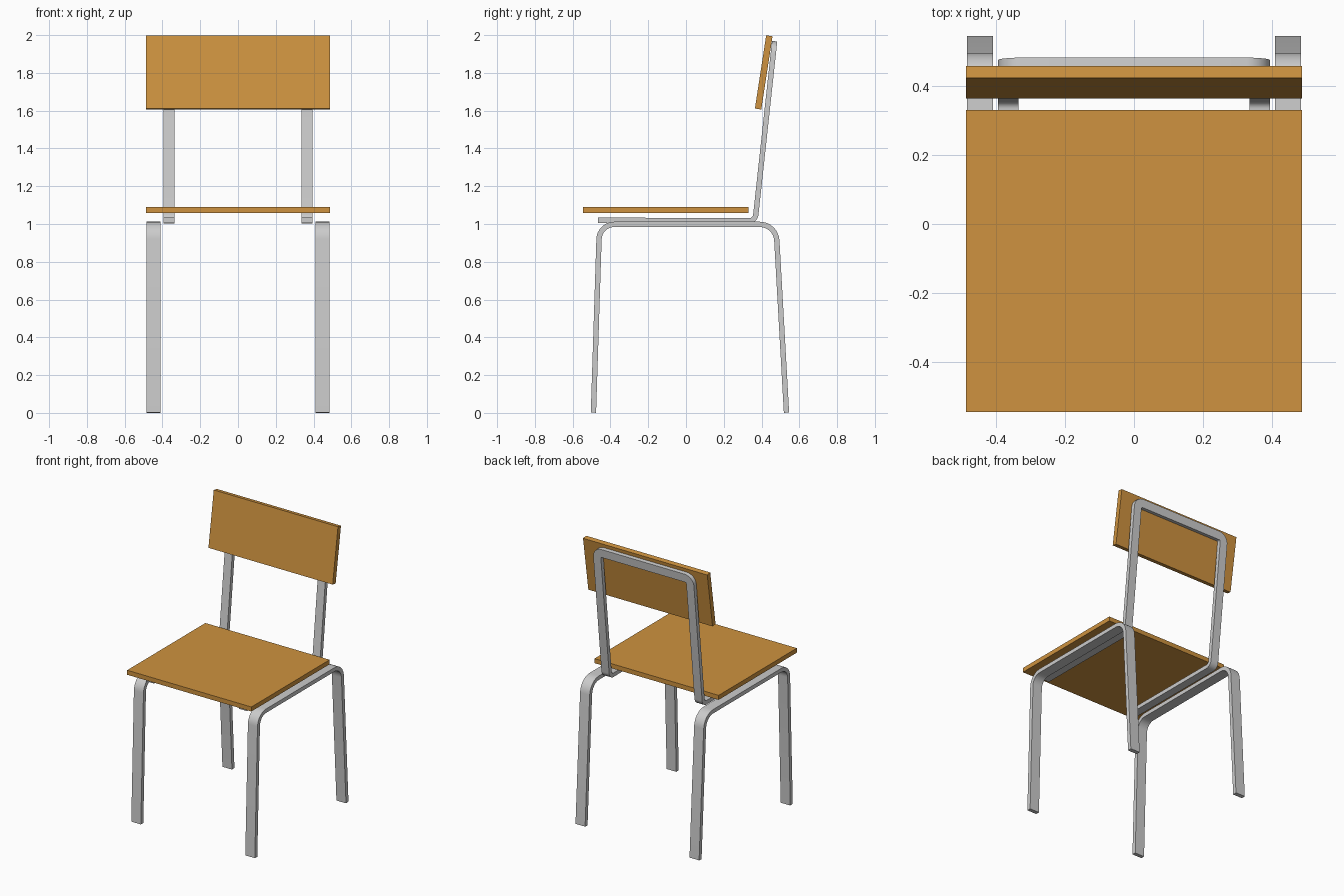
import bpy, bmesh, math
from mathutils import Vector

if "Cube" in bpy.data.objects:
    bpy.data.objects.remove(bpy.data.objects["Cube"])

X = Vector((1, 0, 0))


def fillet(corners, radii, steps=8):
    """Round the inner corners of a 3D polyline with arcs."""
    c = [Vector(p) for p in corners]
    out = [c[0]]
    for i, r in enumerate(radii, 1):
        a, b = (c[i - 1] - c[i]).normalized(), (c[i + 1] - c[i]).normalized()
        half = a.angle(b) / 2
        centre = c[i] + (a + b).normalized() * r / math.sin(half)
        start = c[i] + a * r / math.tan(half) - centre
        end = c[i] + b * r / math.tan(half) - centre
        total = start.angle(end)
        for k in range(steps + 1):
            f = k / steps
            v = start * math.sin((1 - f) * total) + end * math.sin(f * total)
            out.append(centre + v / math.sin(total))
    return out + [c[-1]]


def finish(name, bm, colour=None):
    bmesh.ops.recalc_face_normals(bm, faces=bm.faces)
    mesh = bpy.data.meshes.new(name)
    bm.to_mesh(mesh)
    bm.free()
    obj = bpy.data.objects.new(name, mesh)
    bpy.context.collection.objects.link(obj)
    if colour:
        mesh.materials.append(colour)
    return obj


def flat_bar(name, pts, width, thick, normal):
    """Sweep a rectangular section along pts; normal(p, t) is the thin direction."""
    bm = bmesh.new()
    rings = []
    for i, p in enumerate(pts):
        t = (pts[min(i + 1, len(pts) - 1)] - pts[max(i - 1, 0)]).normalized()
        if 0 < i < len(pts) - 1:
            t = ((pts[i + 1] - p).normalized() + (p - pts[i - 1]).normalized()).normalized()
        n = normal(p, t).normalized()
        w = t.cross(n).normalized() * width / 2
        n = n * thick / 2
        rings.append([bm.verts.new(p + q) for q in (w + n, w - n, -w - n, -w + n)])
    for a, b in zip(rings, rings[1:]):
        for k in range(4):
            bm.faces.new((a[k], a[(k + 1) % 4], b[(k + 1) % 4], b[k]))
    bm.faces.new(rings[0])
    bm.faces.new(rings[-1])
    obj = finish(name, bm)
    bpy.ops.object.select_all(action='DESELECT')
    obj.select_set(True)
    bpy.context.view_layer.objects.active = obj
    bpy.ops.object.shade_smooth_by_angle(angle=math.radians(35))


def board(name, size, location, tilt, colour):
    bm = bmesh.new()
    bmesh.ops.create_cube(bm, size=1)
    bmesh.ops.scale(bm, vec=size, verts=bm.verts)
    obj = finish(name, bm, colour)
    obj.location = location
    obj.rotation_euler.x = tilt


wood = bpy.data.materials.new("wood")
wood.diffuse_color = (0.62, 0.29, 0.05, 1)
wood.use_nodes = True
wood.node_tree.nodes["Principled BSDF"].inputs["Base Color"].default_value = wood.diffuse_color

# Wooden seat and backrest
board("seat", (0.975, 0.877, 0.032), (0, -0.108, 1.075), 0, wood)
board("backrest", (0.975, 0.034, 0.392), (0, 0.4115, 1.8025), -math.atan2(0.06, 0.39), wood)

# Bent side frames, each forming a front and a rear leg
for side, x in (("left", -0.4475), ("right", 0.4475)):
    path = fillet([(x, -0.49, 0.001), (x, -0.458, 0.998), (x, 0.476, 0.998), (x, 0.532, 0.001)],
                  [0.08, 0.09])
    flat_bar(side + "_leg_frame", path, 0.075, 0.028, lambda p, t: X.cross(t))

# Back frame: rails under the seat, uprights and top bar in one bent strip
half = 0.365
right = [Vector((half, -0.465, 1.02)), Vector((half, 0.366, 1.017)), Vector((half, 0.466, 1.938))]
left = [Vector((-p.x, p.y, p.z)) for p in reversed(right)]
back_normal = X.cross(right[2] - right[1])


def back_thin(p, t):
    return back_normal if p.z > 1.5 else X.cross(t) * math.copysign(1, p.x)


flat_bar("back_frame", fillet(right + left, [0.035, 0.04, 0.04, 0.035]), 0.06, 0.028, back_thin)
